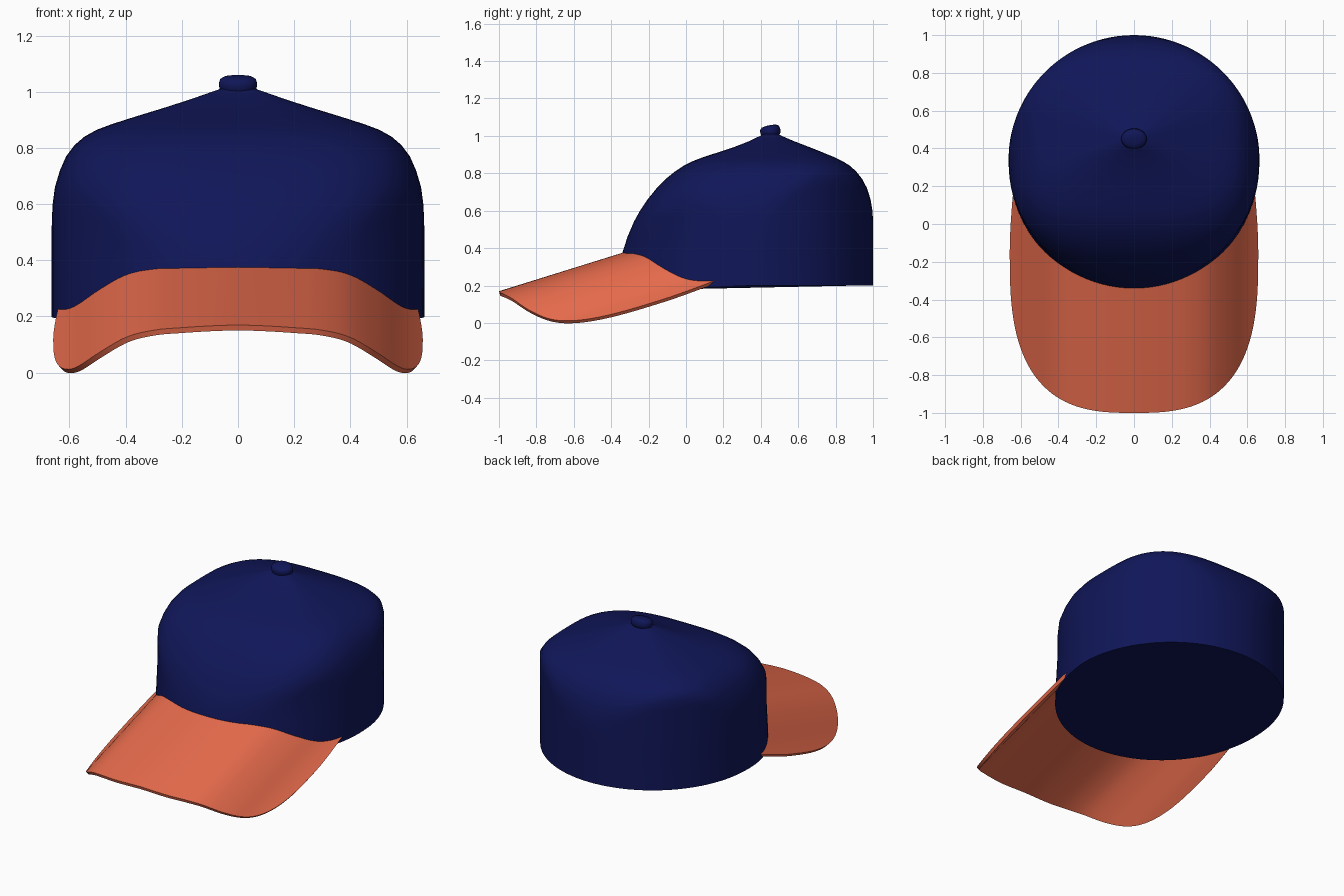
import bpy, bmesh, math
from mathutils import Vector

if "Cube" in bpy.data.objects:
    bpy.data.objects.remove(bpy.data.objects["Cube"])


def material(name, rgb):
    m = bpy.data.materials.new(name)
    m.diffuse_color = (*rgb, 1)
    m.use_nodes = True
    m.node_tree.nodes["Principled BSDF"].inputs["Base Color"].default_value = m.diffuse_color
    return m


def finish(bm, name, mat, angle=40):
    me = bpy.data.meshes.new(name)
    bm.to_mesh(me)
    bm.free()
    ob = bpy.data.objects.new(name, me)
    bpy.context.collection.objects.link(ob)
    me.materials.append(mat)
    bpy.ops.object.select_all(action='DESELECT')
    bpy.context.view_layer.objects.active = ob
    ob.select_set(True)
    bpy.ops.object.shade_smooth_by_angle(angle=math.radians(angle))
    return ob


def loft(rings):
    bm = bmesh.new()
    rows = [[bm.verts.new(p) for p in r] for r in rings]
    n = len(rows[0])
    for a, b in zip(rows, rows[1:]):
        for i in range(n):
            bm.faces.new((a[i], a[(i + 1) % n], b[(i + 1) % n], b[i]))
    bm.faces.new(rows[0][::-1])
    bm.faces.new(rows[-1])
    return bm


def ramp(x, lo, hi):
    return max(0, min(1, (x - lo) / (hi - lo)))


def spow(v, e):
    return math.copysign(abs(v) ** e, v)


navy = material("navy", (0.005, 0.008, 0.098))
orange = material("orange", (0.80, 0.148, 0.073))

# Crown: rounded sections (height, half width, front y, back y), fuller at the corners higher up
sections = [
    (0.20, .664, -.36, 1.0), (0.28, .664, -.353, 1.0), (0.375, .664, -.340, 1.0),
    (0.46, .664, -.313, 1.0), (0.54, .663, -.279, 1.0), (0.60, .660, -.246, .997),
    (0.66, .652, -.206, .987), (0.72, .634, -.157, .968), (0.77, .612, -.108, .942),
    (0.81, .582, -.059, .910), (0.84, .547, -.013, .877), (0.865, .502, .036, .837),
    (0.885, .448, .088, .797), (0.91, .370, .165, .735), (0.94, .272, .256, .66),
    (0.97, .178, .333, .582), (1.0, .092, .396, .512), (1.02, .035, .432, .47)]
rings = []
for k, (z, w, f, b) in enumerate(sections):
    cy = .33 + .12 * ramp(z, .375, 1.02)
    n_front, n_back = 2 + ramp(z, .375, .75), 2 + ramp(z, .6, .84)
    ring = []
    for i in range(96):
        a = 2 * math.pi * i / 96
        s, c = math.sin(a), math.cos(a)
        e = 2 / (n_back if s > 0 else n_front)
        p = Vector((w * spow(c, e), cy + (b - cy if s > 0 else cy - f) * spow(s, e), z))
        d = Vector((p.x, p.y - .335))
        if z > .4 and d.length > .665:      # keep within the vertical wall
            d *= .665 / d.length
            p.x, p.y = d.x, d.y + .335
        if k == 0:                          # lower edge dips slightly to the front
            p.z -= .04 * max(0, .35 - p.y)
        ring.append(p)
    rings.append(ring)
finish(loft(rings), "crown", navy)

# Button: small rounded disc, tilted forward
profile = [(.056, -.032), (.066, -.022), (.068, 0), (.064, .014), (.052, .022), (.03, .026), (.01, .027)]
rings = [[(r * math.cos(2 * math.pi * i / 32), .8 * r * math.sin(2 * math.pi * i / 32), z)
          for i in range(32)] for r, z in profile]
button = finish(loft(rings), "top_button", navy, 60)
button.location = (0, .45, 1.03)
button.rotation_euler.x = math.radians(11)

# Brim: sloped sheet bent down at the sides, from inside the crown to a squarish outline
bend = [0, .004, .013, .029, .069, .153, .264, .35, .42]


def drop(x):
    k = min(int(x / .1), 6)
    t = x / .1 - k
    p0, p1, p2, p3 = bend[abs(k - 1)], bend[k], bend[k + 1], bend[k + 2]
    return p1 + .5 * t * (p2 - p0 + t * (2 * p0 - 5 * p1 + 4 * p2 - p3 + t * (3 * (p1 - p2) + p3 - p0)))


def drape(x, y):
    return Vector((x, y, .375 + .311 * (y + .34) - drop(abs(x))))


outer = [(.637, .20), (.646, .10), (.653, 0.0), (.657, -.08)]
for i in range(65):
    t = math.pi * i / 64
    c, s = math.cos(t), max(0, math.sin(t))
    outer.append((.658 * spow(c, 2 / 2.85), -.15 - .85 * s ** (2 / 2.85)))
outer += [(-x, y) for x, y in outer[3::-1]]
bm = bmesh.new()
steps = 16
grid = []
for i, (ox, oy) in enumerate(outer):
    a = .18 + (math.pi - .36) * i / (len(outer) - 1)
    ix, iy = .62 * math.cos(a), .33 - .63 * math.sin(a)
    grid.append([bm.verts.new(drape(ix + (ox - ix) * j / steps, iy + (oy - iy) * j / steps))
                 for j in range(steps + 1)])
for a, b in zip(grid, grid[1:]):
    for j in range(steps):
        bm.faces.new((a[j], b[j], b[j + 1], a[j + 1]))
bm.normal_update()
if sum(f.normal.z for f in bm.faces) < 0:
    bmesh.ops.reverse_faces(bm, faces=bm.faces[:])
brim = finish(bm, "brim", orange)
solid = brim.modifiers.new("thickness", 'SOLIDIFY')
solid.thickness = 0.02
solid.offset = -1
bpy.ops.object.modifier_apply(modifier=solid.name)
bpy.ops.object.shade_smooth_by_angle(angle=math.radians(40))
